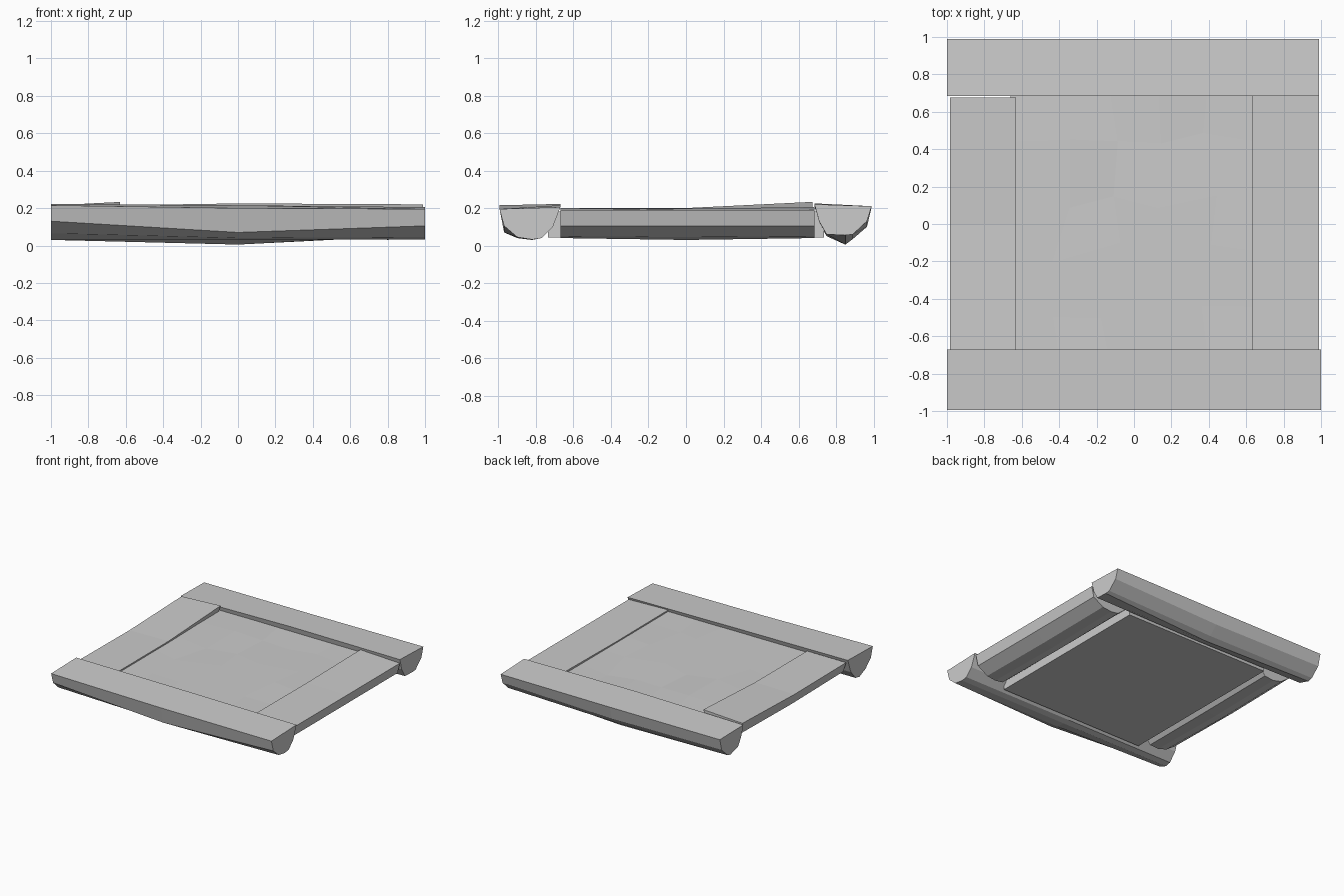
import bpy, bmesh, random

default = bpy.data.objects.get("Cube")
if default:
    bpy.data.objects.remove(default, do_unlink=True)

stone = bpy.data.materials.new("pale grey")
stone.use_nodes = True
grey = (0.6, 0.6, 0.6, 1)
stone.diffuse_color = grey
stone.node_tree.nodes["Principled BSDF"].inputs["Base Color"].default_value = grey


def finish(bm, name):
    bmesh.ops.recalc_face_normals(bm, faces=bm.faces)
    mesh = bpy.data.meshes.new(name)
    bm.to_mesh(mesh)
    bm.free()
    mesh.materials.append(stone)
    obj = bpy.data.objects.new(name, mesh)
    bpy.context.collection.objects.link(obj)


def beam(name, along_x, stations):
    """Loft a half-round beam through (position, profile) stations."""
    bm = bmesh.new()
    rings = []
    for t, profile in stations:
        rings.append([bm.verts.new((t, a, z) if along_x else (a, t, z))
                      for a, z in profile])
    n = len(rings[0])
    for r, s in zip(rings, rings[1:]):
        for i in range(n):
            j = (i + 1) % n
            bm.faces.new((r[i], r[j], s[j], s[i]))
    bm.faces.new(rings[0])
    bm.faces.new(rings[-1])
    finish(bm, name)


def section(across, heights):
    return list(zip(across, heights))


# Front and back beams run the full width
front = (-0.995, -0.97, -0.9, -0.82, -0.77, -0.71, -0.67)
beam("front_beam", True, [
    (-1, section(front, (0.215, 0.13, 0.065, 0.03, 0.04, 0.11, 0.222))),
    (0, section(front, (0.2, 0.07, 0.04, 0.03, 0.04, 0.1, 0.215))),
    (1, section(front, (0.195, 0.105, 0.045, 0.032, 0.04, 0.1, 0.205)))])

back = (0.99, 0.965, 0.89, 0.85, 0.75, 0.71, 0.685)
beam("back_beam", True, [
    (-1, section(back, (0.205, 0.11, 0.04, 0.03, 0.06, 0.13, 0.21))),
    (0, section(back, (0.205, 0.1, 0.035, 0.005, 0.05, 0.12, 0.225))),
    (0.99, section(back, (0.21, 0.13, 0.06, 0.055, 0.06, 0.13, 0.22)))])

# Side beams fit between them
right = (0.99, 0.97, 0.88, 0.8, 0.73, 0.67, 0.63)
beam("right_beam", False, [
    (-0.67, section(right, (0.19, 0.105, 0.05, 0.04, 0.05, 0.1, 0.2))),
    (0, section(right, (0.19, 0.105, 0.045, 0.03, 0.045, 0.1, 0.197))),
    (0.685, section(right, (0.19, 0.105, 0.05, 0.04, 0.05, 0.1, 0.205)))])

left = (-0.985, -0.96, -0.88, -0.8, -0.72, -0.67, -0.63)
beam("left_beam", False, [
    (-0.67, section(left, (0.2, 0.12, 0.065, 0.04, 0.045, 0.11, 0.2))),
    (0, section(left, (0.195, 0.11, 0.05, 0.03, 0.045, 0.1, 0.2))),
    (0.675, section(left, (0.215, 0.12, 0.06, 0.04, 0.05, 0.11, 0.233)))])

# Centre slab with a slightly uneven top
random.seed(4)
bm = bmesh.new()
bmesh.ops.create_grid(bm, x_segments=5, y_segments=5, size=1)
for v in bm.verts:
    inner = max(abs(v.co.x), abs(v.co.y)) < 0.99
    if inner:
        v.co.x += random.uniform(-0.1, 0.1)
        v.co.y += random.uniform(-0.1, 0.1)
    v.co.x *= 0.66
    v.co.y *= 0.735
    v.co.z = 0.182 + (random.uniform(-0.006, 0.006) if inner else 0)
rim = [e for e in bm.edges if e.is_boundary]
sides = bmesh.ops.extrude_edge_only(bm, edges=rim)["geom"]
for v in sides:
    if isinstance(v, bmesh.types.BMVert):
        v.co.z = 0.042
bmesh.ops.holes_fill(bm, edges=[e for e in bm.edges if e.is_boundary])
finish(bm, "centre_slab")
